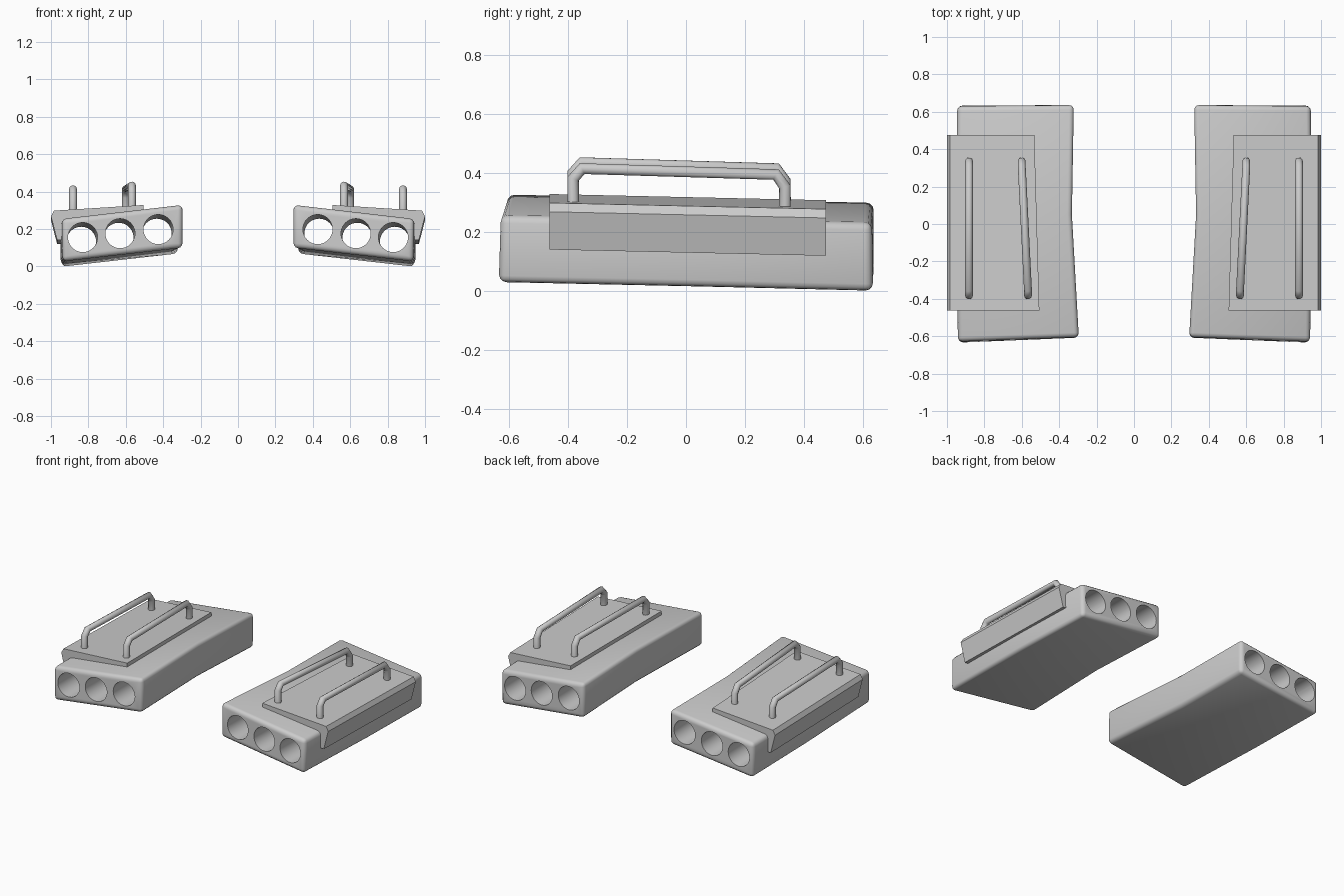
import bpy, bmesh, math
from mathutils import Vector

if "Cube" in bpy.data.objects:
    bpy.data.objects.remove(bpy.data.objects["Cube"])


def loft(name, sections):
    """Closed solid through rings with equal point counts."""
    bm = bmesh.new()
    rings = [[bm.verts.new(p) for p in s] for s in sections]
    n = len(rings[0])
    for a, b in zip(rings, rings[1:]):
        for i in range(n):
            j = (i + 1) % n
            bm.faces.new((a[i], a[j], b[j], b[i]))
    bm.faces.new(rings[0])
    bm.faces.new(rings[-1])
    bmesh.ops.recalc_face_normals(bm, faces=bm.faces)
    me = bpy.data.meshes.new(name)
    bm.to_mesh(me)
    bm.free()
    ob = bpy.data.objects.new(name, me)
    bpy.context.collection.objects.link(ob)
    return ob


def tube_hole(name, start, end, radius, sides=40):
    """Round cutter between two points, extended past both ends."""
    a, b = Vector(start), Vector(end)
    d = (b - a).normalized()
    a, b = a - d * 0.2, b + d * 0.2
    u = d.cross(Vector((0, 0, 1))).normalized()
    v = u.cross(d)
    ring = [(u * math.cos(t) + v * math.sin(t)) * radius
            for t in (2 * math.pi * i / sides for i in range(sides))]
    ob = loft(name, [[a + r for r in ring], [b + r for r in ring]])
    ob.hide_render = True
    return ob


def finish(ob, angle=35):
    """Mirror to the other side, apply modifiers, shade."""
    ob.modifiers.new("mirror", 'MIRROR')
    bpy.ops.object.select_all(action='DESELECT')
    ob.select_set(True)
    bpy.context.view_layer.objects.active = ob
    bpy.ops.object.convert(target='MESH')
    bpy.ops.object.shade_smooth_by_angle(angle=math.radians(angle))


# main bodies: inner bottom, inner top, outer top, outer bottom per section
body = loft("body", [
    [(0.295, -0.608, 0.100), (0.295, -0.605, 0.329), (0.942, -0.628, 0.254), (0.938, -0.635, 0.027)],
    [(0.332, 0.05, 0.085), (0.332, 0.05, 0.314), (0.950, 0.05, 0.242), (0.948, 0.05, 0.012)],
    [(0.322, 0.636, 0.068), (0.322, 0.636, 0.301), (0.946, 0.630, 0.230), (0.942, 0.633, -0.002)],
])
bev = body.modifiers.new("round", 'BEVEL')
bev.width, bev.segments = 0.025, 3
bev.limit_method, bev.angle_limit = 'ANGLE', math.radians(40)

# three bores right through each body
cutters = []
for x, z in ((0.430, 0.198), (0.634, 0.176), (0.834, 0.155)):
    c = tube_hole("bore_cutter", (x - 0.004, -0.62, z), (x + 0.004, 0.63, z - 0.022), 0.079)
    cut = body.modifiers.new("bore", 'BOOLEAN')
    cut.object, cut.solver = c, 'EXACT'
    cutters.append(c)
finish(body)
for c in cutters:
    bpy.data.objects.remove(c)

# cover plates wrapping the outer top edge


def plate_ring(y, inner, dz):
    prof = ((inner, 0.328), (0.984, 0.298), (1.0, 0.268), (0.967, 0.140),
            (0.932, 0.142), (0.928, 0.236), (inner, 0.284))
    return [(x, y, z + dz) for x, z in prof]


plate = loft("cover_plate", [plate_ring(-0.463, 0.506, 0), plate_ring(0.475, 0.533, -0.021)])
finish(plate, 20)

# handrails on the plates


def handle(name, x0, x1, top):
    cu = bpy.data.curves.new(name, 'CURVE')
    cu.dimensions = '3D'
    cu.bevel_depth, cu.bevel_resolution = 0.021, 3
    cu.use_fill_caps = True
    pts = [(x0, -0.382, 0.28), (x0, -0.382, top - 0.034), (x0, -0.352, top),
           (x1, 0.305, top - 0.02), (x1, 0.335, top - 0.062), (x1, 0.335, 0.26)]
    sp = cu.splines.new('POLY')
    sp.points.add(len(pts) - 1)
    for p, co in zip(sp.points, pts):
        p.co = (*co, 1)
    ob = bpy.data.objects.new(name, cu)
    bpy.context.collection.objects.link(ob)
    bpy.ops.object.select_all(action='DESELECT')
    ob.select_set(True)
    bpy.context.view_layer.objects.active = ob
    bpy.ops.object.convert(target='MESH')
    finish(bpy.context.view_layer.objects.active, 50)


handle("inner_handle", 0.567, 0.600, 0.434)
handle("outer_handle", 0.882, 0.882, 0.414)
